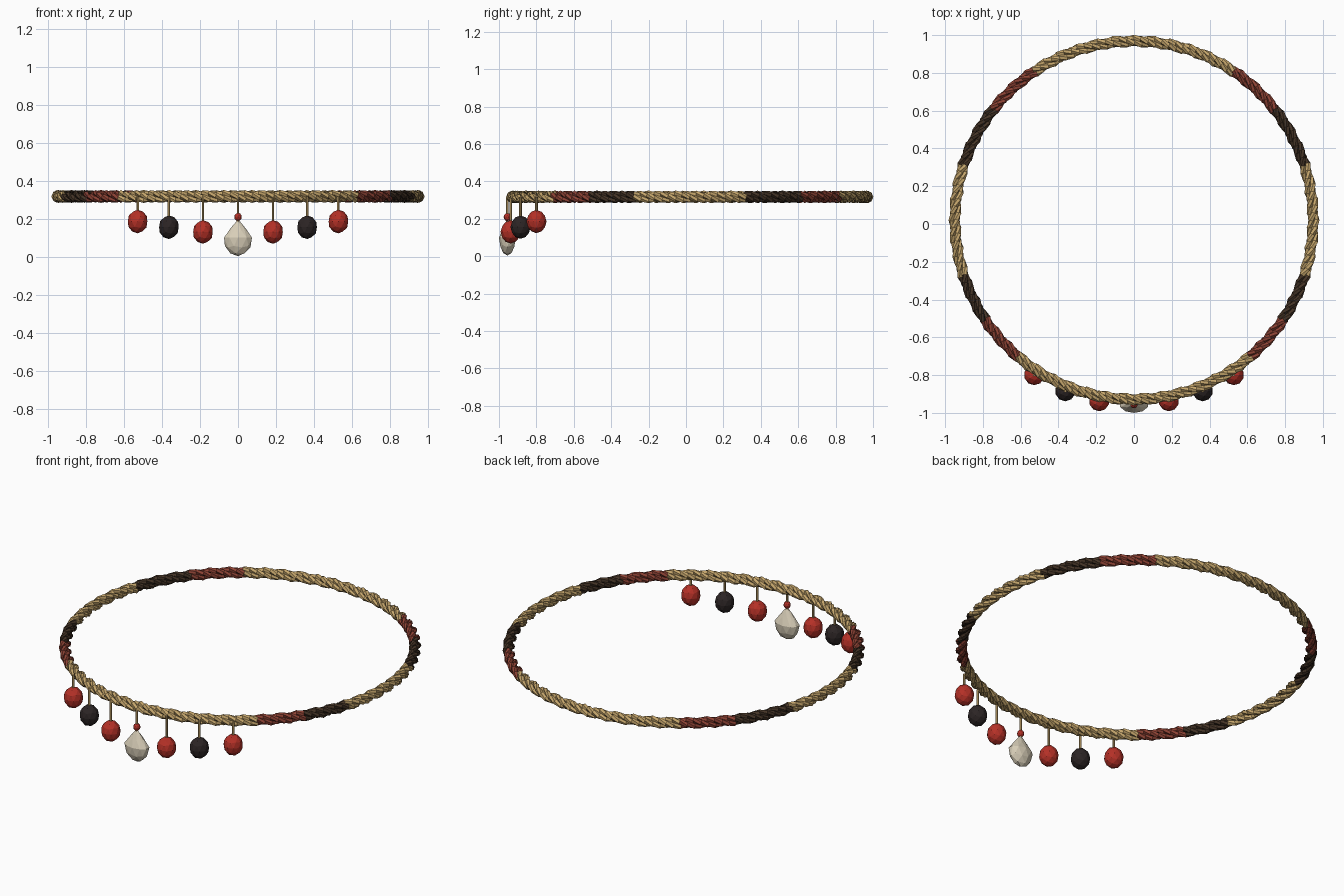
import bpy, bmesh, math
from mathutils import Vector

if "Cube" in bpy.data.objects:
    bpy.data.objects.remove(bpy.data.objects["Cube"])


def material(name, rgb):
    m = bpy.data.materials.new(name)
    m.use_nodes = True
    m.diffuse_color = (*rgb, 1)
    m.node_tree.nodes["Principled BSDF"].inputs["Base Color"].default_value = (*rgb, 1)
    return m


straw = material("straw", (0.56, 0.38, 0.15))
brown = material("dark brown", (0.06, 0.035, 0.02))
rust = material("rust red", (0.27, 0.055, 0.035))
scarlet = material("bead red", (0.46, 0.03, 0.02))
black = material("bead black", (0.025, 0.018, 0.018))
ivory = material("ivory", (0.69, 0.62, 0.48))

CENTRE_Y, RING_R, RING_Z = 0.02, 0.948, 0.317
STRANDS, TURNS, STEPS, SIDES = 3, 20, 160, 6
OFFSET, STRAND_R = 0.0175, 0.0165


def finish(name, bm, mats):
    bmesh.ops.recalc_face_normals(bm, faces=bm.faces)
    mesh = bpy.data.meshes.new(name)
    bm.to_mesh(mesh)
    bm.free()
    for m in mats:
        mesh.materials.append(m)
    obj = bpy.data.objects.new(name, mesh)
    bpy.context.collection.objects.link(obj)
    return obj


def strand_point(t, phase):
    """Point on the centre line of one strand, t in turns of the ring."""
    a = 2 * math.pi * t
    p = 2 * math.pi * (TURNS * t + phase)
    r = RING_R + OFFSET * math.cos(p)
    return Vector((r * math.cos(a), CENTRE_Y + r * math.sin(a), RING_Z - OFFSET * math.sin(p)))


def band(centre):
    """Material index of the dyed bands, by angle around the ring."""
    a = math.degrees(math.atan2(centre.y - CENTRE_Y, abs(centre.x)))
    if 18 < a < 38 or -34 < a < -18:
        return 1
    if 38 <= a < 57 or -50 < a <= -34:
        return 2
    return 0


# Twisted rope ring
for s in range(STRANDS):
    bm = bmesh.new()
    rings = []
    for i in range(STEPS):
        t = i / STEPS
        c = strand_point(t, s / STRANDS)
        along = (strand_point(t + 0.0005, s / STRANDS) - strand_point(t - 0.0005, s / STRANDS)).normalized()
        a = 2 * math.pi * t
        p = 2 * math.pi * (TURNS * t + s / STRANDS)
        out = Vector((math.cos(a) * math.cos(p), math.sin(a) * math.cos(p), -math.sin(p)))
        side = along.cross(out).normalized()
        rings.append([bm.verts.new(c + STRAND_R * (out * math.cos(q) + side * math.sin(q)))
                      for q in (2 * math.pi * k / SIDES for k in range(SIDES))])
    for i in range(STEPS):
        r0, r1 = rings[i], rings[(i + 1) % STEPS]
        for k in range(SIDES):
            n = (k + 1) % SIDES
            f = bm.faces.new((r0[k], r0[n], r1[n], r1[k]))
            f.material_index = band(f.calc_center_median())
    finish(f"rope_strand_{s + 1}", bm, [straw, brown, rust])


def hang_point(degrees):
    a = math.radians(degrees)
    return 0.975 * math.sin(a), CENTRE_Y - 0.975 * math.cos(a)


def bead(name, loc, size, mat, pear=False):
    bm = bmesh.new()
    bmesh.ops.create_icosphere(bm, subdivisions=2, radius=1)
    for v in bm.verts:
        if pear and v.co.z > 0:
            k = math.sqrt((1.05 - v.co.z) / (1 + v.co.z))
            v.co.x *= k
            v.co.y *= k
        v.co = Vector(v.co[j] * size[j] for j in range(3))
    obj = finish(name, bm, [mat])
    obj.location = loc


def cord(name, x, y, low, high):
    bm = bmesh.new()
    bmesh.ops.create_cone(bm, cap_ends=True, segments=6, radius1=0.007, radius2=0.007, depth=high - low)
    finish(name, bm, [straw]).location = (x, y, (low + high) / 2)


# Hanging beads, mirrored left and right
for label, deg, z, mat in (("inner", 10.9, 0.13, scarlet),
                           ("middle", 21.9, 0.155, black),
                           ("outer", 32.8, 0.185, scarlet)):
    for side, sign in (("left", 1), ("right", -1)):
        x, y = hang_point(sign * deg)
        bead(f"{label}_bead_{side}", (x, y, z), (0.054, 0.054, 0.062), mat)
        cord(f"{label}_cord_{side}", x, y, z + 0.04, RING_Z)

# Central drop pendant
x, y = hang_point(0)
cord("pendant_cord", x, y, 0.18, RING_Z)
bead("pendant_small_bead", (x, y, 0.209), (0.02, 0.02, 0.022), scarlet)
bead("pendant_drop", (x, y, 0.1), (0.077, 0.045, 0.097), ivory, pear=True)
